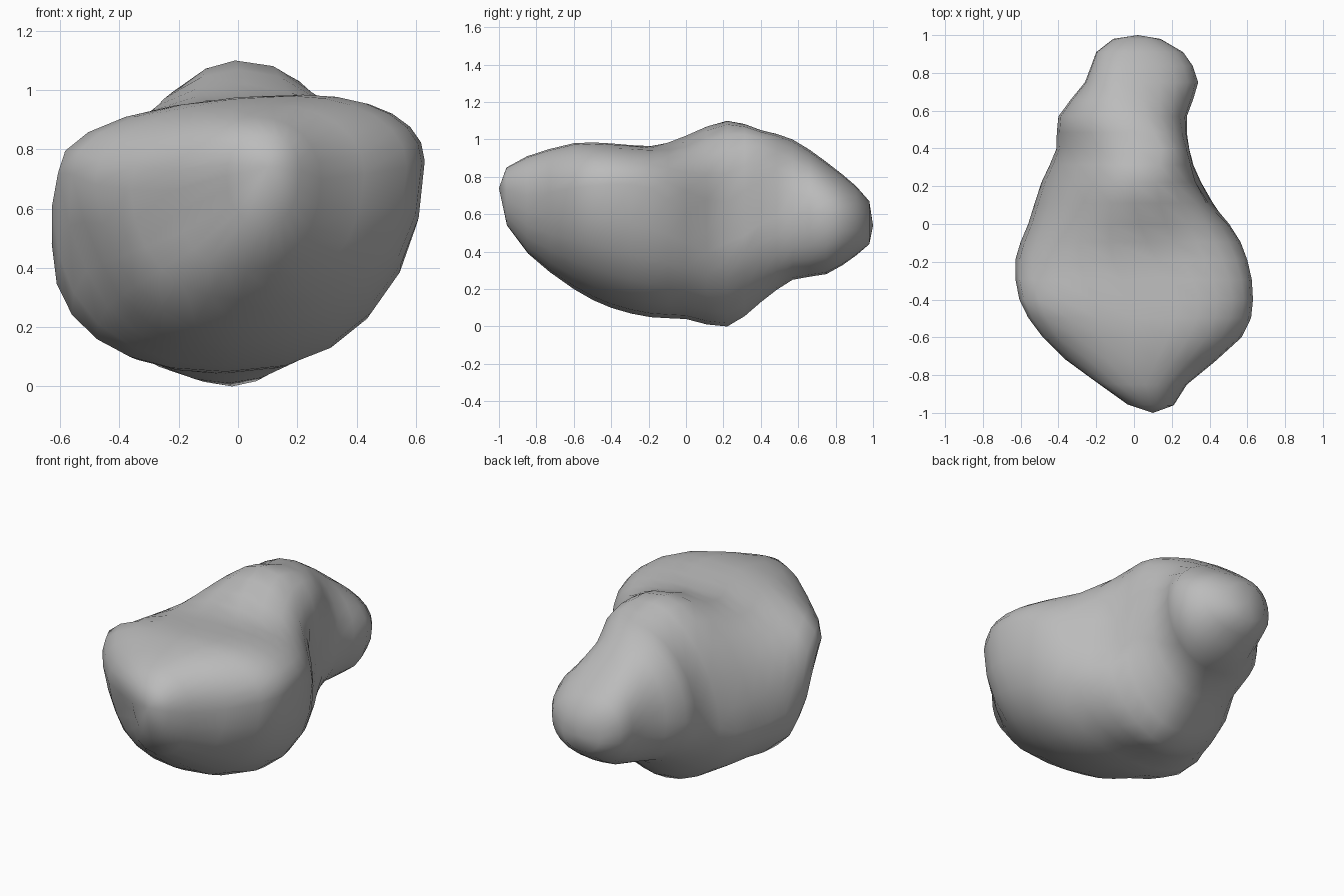
import bpy
import bmesh
from math import sin, cos, pi, copysign
from mathutils import Vector

cube = bpy.data.objects.get("Cube")
if cube:
    bpy.data.objects.remove(cube, do_unlink=True)

# Cross-sections along the length, in hundredths:
# y, left x, right x, left z, right z, bottom z, top z, crest x, keel x,
# pointedness of the left half, pointedness of the upper right
SECTIONS = [
    (-96, -4, 21, 71, 73, 54, 85, 9, 9, 95, 95),
    (-85, -23, 28, 66, 70, 39, 91, 6, 3, 95, 95),
    (-60, -49, 57, 68, 74, 20, 98, 18, -1, 95, 95),
    (-40, -61, 63, 72, 76, 10, 98, 23, -2, 92, 92),
    (-19, -63, 60, 48, 74, 5, 98, 12, -4, 86, 92),
    (0, -56, 52, 40, 60, 4, 103, 3, -4, 97, 92),
    (22, -49, 38, 40, 45, 0, 110, -1, -2, 117, 82),
    (40, -41, 30, 50, 55, 13, 105, 2, 0, 107, 58),
    (57, -40, 28, 57, 60, 25, 100, -2, 0, 97, 92),
    (75, -26, 34, 60, 60, 28, 88, -6, 3, 92, 104),
    (91, -20, 26, 57, 57, 38, 75, -3, 3, 90, 100),
    (98, -11, 14, 55, 54, 44, 67, 0, 2, 92, 92),
]
FRONT_TIP = (0.1, -1.0, 0.74)
BACK_TIP = (0.02, 1.0, 0.54)
SIDES = 24

# Shallow hollows worn into the surface: centre, radius, push direction
HOLLOWS = [
    ((-0.2, -0.85, 0.55), 0.17, (0.01, 0.08, 0)),
    ((0.2, -0.08, 1.0), 0.18, (0, 0, -0.03)),
    ((0.42, 0.18, 0.6), 0.18, (-0.06, 0, 0)),
    ((-0.55, -0.5, 0.45), 0.18, (0.04, 0.02, 0)),
]


def power(value, exponent):
    return copysign(abs(value) ** exponent, value)


def refine(rows):
    """Insert a smoothly interpolated section between neighbours."""
    result = []
    last = len(rows) - 1
    for i in range(last):
        b, c = rows[i], rows[i + 1]
        result.append(b)
        if 0 < i < last - 1:
            a, d = rows[i - 1], rows[i + 2]
            result.append([(9 * (q + r) - p - s) / 16
                           for p, q, r, s in zip(a, b, c, d)])
    result.append(rows[-1])
    return result


def section_point(row, angle):
    """Point on an uneven rounded outline through its four extremes."""
    (y, left, right, left_z, right_z, bottom, top,
     crest, keel, left_point, right_point) = [value / 100 for value in row]
    on_right, on_top = cos(angle) >= 0, sin(angle) >= 0
    pointed = right_point if on_right and on_top else left_point
    c, s = power(cos(angle), pointed), power(sin(angle), pointed)
    side_x, side_z = (right, right_z) if on_right else (left, left_z)
    mid_x, end_z = (crest, top) if on_top else (keel, bottom)
    return Vector((mid_x + (side_x - mid_x) * abs(c), y,
                   side_z + (end_z - side_z) * abs(s)))


def weather(point):
    moved = point.copy()
    for centre, radius, push in HOLLOWS:
        distance = (point - Vector(centre)).length / radius
        moved += Vector(push) * 2.718 ** (-distance * distance)
    return moved


# Loft the rock body
bm = bmesh.new()
rings = []
for row in refine(SECTIONS):
    rings.append([bm.verts.new(weather(section_point(row, 2 * pi * i / SIDES)))
                  for i in range(SIDES)])
for near, far in zip(rings, rings[1:]):
    for i in range(SIDES):
        j = (i + 1) % SIDES
        bm.faces.new((near[i], near[j], far[j], far[i]))

# Close both ends with a fan
for ring, tip in ((rings[0], FRONT_TIP), (rings[-1], BACK_TIP)):
    apex = bm.verts.new(tip)
    for i in range(SIDES):
        bm.faces.new((ring[i], ring[(i + 1) % SIDES], apex))
bmesh.ops.recalc_face_normals(bm, faces=bm.faces)
for face in bm.faces:
    face.smooth = True

mesh = bpy.data.meshes.new("rock_body")
bm.to_mesh(mesh)
bm.free()
rock = bpy.data.objects.new("rock_body", mesh)
bpy.context.collection.objects.link(rock)

# Plain grey stone
stone = bpy.data.materials.new("grey_stone")
stone.use_nodes = True
grey = (0.5, 0.5, 0.5, 1)
stone.diffuse_color = grey
stone.node_tree.nodes["Principled BSDF"].inputs["Base Color"].default_value = grey
mesh.materials.append(stone)
